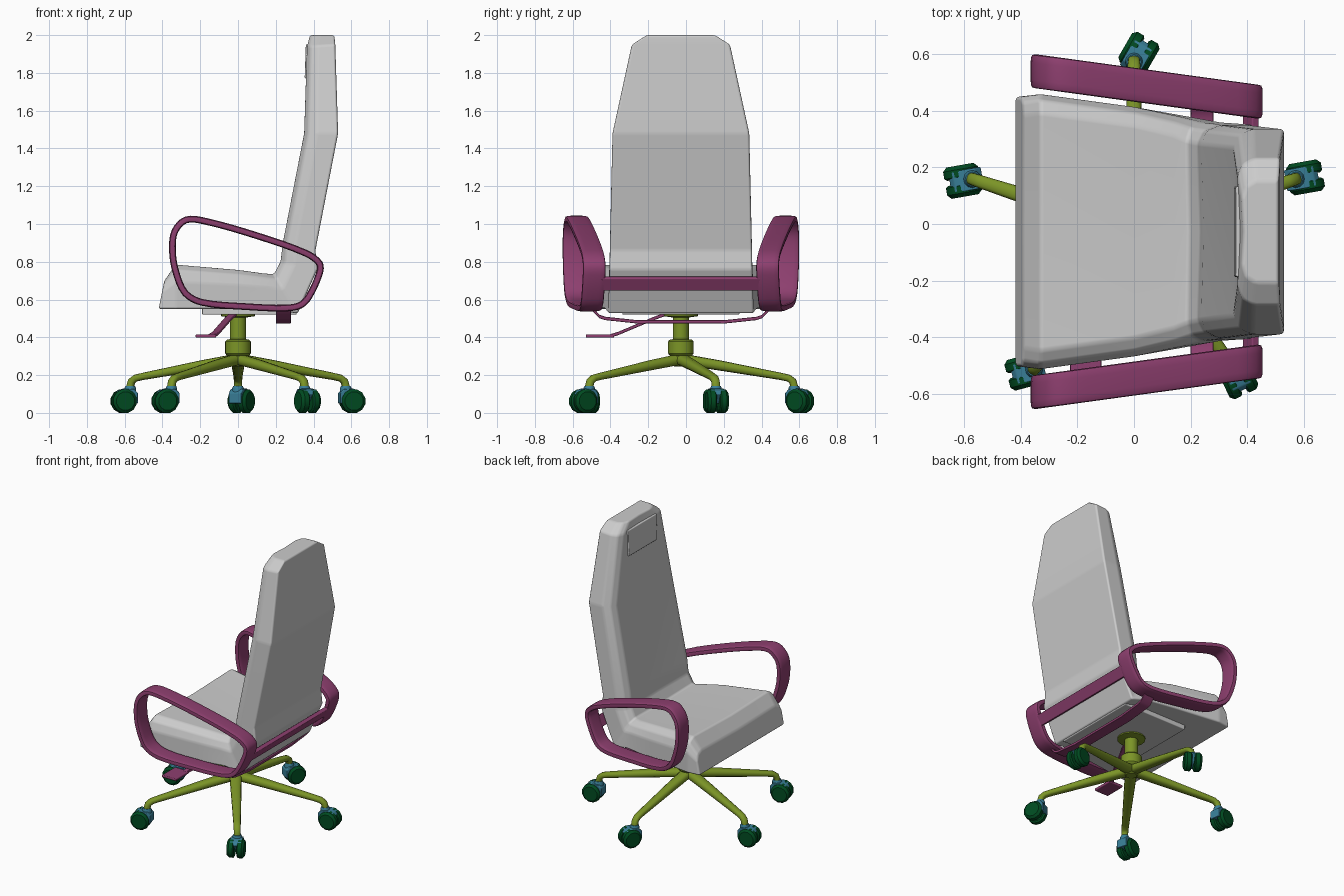
import bpy, bmesh
from math import sin, cos, pi, radians, copysign
from mathutils import Vector, Matrix

if "Cube" in bpy.data.objects:
    bpy.data.objects.remove(bpy.data.objects["Cube"])

CY = -0.027  # y of the chair's own centre line


def mat(name, c):
    m = bpy.data.materials.new(name)
    m.diffuse_color = (*c, 1)
    m.use_nodes = True
    m.node_tree.nodes["Principled BSDF"].inputs["Base Color"].default_value = m.diffuse_color
    return m


PLUM = mat("plum", (0.27, 0.05, 0.16))
OLIVE = mat("olive", (0.20, 0.30, 0.02))
TEAL = mat("teal", (0.04, 0.21, 0.31))
GREEN = mat("dark_green", (0.0, 0.07, 0.015))


def add(name, bm, material=None, bevel=0, segs=2, limit=30, smooth=35):
    bmesh.ops.recalc_face_normals(bm, faces=bm.faces)
    me = bpy.data.meshes.new(name)
    bm.to_mesh(me)
    bm.free()
    ob = bpy.data.objects.new(name, me)
    bpy.context.collection.objects.link(ob)
    if material:
        me.materials.append(material)
    bpy.ops.object.select_all(action='DESELECT')
    ob.select_set(True)
    bpy.context.view_layer.objects.active = ob
    if bevel:
        bpy.ops.object.shade_smooth()
        b = ob.modifiers.new("bevel", 'BEVEL')
        b.width, b.segments, b.harden_normals = bevel, segs, True
        b.limit_method, b.angle_limit = 'ANGLE', radians(limit)
    else:
        bpy.ops.object.shade_smooth_by_angle(angle=radians(smooth))
    return ob


def loft(name, rings, material=None, loop=False, **kw):
    bm = bmesh.new()
    vs = [[bm.verts.new(p) for p in r] for r in rings]
    n = len(vs[0])
    for i in range(len(vs) if loop else len(vs) - 1):
        a, b = vs[i], vs[(i + 1) % len(vs)]
        for j in range(n):
            k = (j + 1) % n
            bm.faces.new((a[j], a[k], b[k], b[j]))
    if not loop:
        bm.faces.new(vs[0])
        bm.faces.new(vs[-1])
    return add(name, bm, material, **kw)


def lathe(name, profile, material, x=0, y=CY, n=24):
    rings = [[(x + r * cos(2 * pi * i / n), y + r * sin(2 * pi * i / n), z)
              for i in range(n)] for r, z in profile]
    return loft(name, rings, material)


def box(name, size, matrix, material=None, bevel=0.006):
    bm = bmesh.new()
    bmesh.ops.create_cube(bm, size=1)
    bmesh.ops.scale(bm, vec=size, verts=bm.verts)
    bm.transform(matrix)
    return add(name, bm, material, bevel=bevel)


def strip(name, path, hx, hz, material):
    # flat bar running across y; path holds (x, y, z) centres
    rings = [[(x - hx, y, z - hz), (x + hx, y, z - hz), (x + hx, y, z + hz), (x - hx, y, z + hz)]
             for x, y, z in path]
    return loft(name, rings, material, bevel=0.004)


# Seat and back: one upholstered shell; (inner x, z, outer x, z, half width)
shell = [(-0.39, 0.70, -0.42, 0.55, 0.475), (-0.33, 0.785, -0.33, 0.55, 0.485),
         (0.0, 0.757, 0.0, 0.55, 0.440), (0.14, 0.738, 0.2, 0.55, 0.405),
         (0.19, 0.735, 0.315, 0.525, 0.385), (0.225, 0.80, 0.42, 0.76, 0.378),
         (0.237, 0.90, 0.41, 0.86, 0.376), (0.35, 1.48, 0.53, 1.48, 0.362),
         (0.365, 1.94, 0.515, 1.95, 0.26), (0.38, 2.0, 0.51, 2.0, 0.18)]
rings = []
for ix, iz, ox, oz, w in shell:
    half = [(0, w), (0.62, w), (0.88, w - 0.02), (1, w - 0.065)]
    sec = half + [(0.95, 0)] + [(f, -y) for f, y in reversed(half)]
    rings.append([(ox + (ix - ox) * f, CY + y, oz + (iz - oz) * f) for f, y in sec])
loft("seat_and_back", rings, bevel=0.012, segs=3, limit=10)
box("headrest_pad", (0.04, 0.32, 0.18),
    Matrix.Translation((0.376, CY, 1.86)) @ Matrix.Rotation(radians(2), 4, 'Y'))
box("seat_underplate", (0.50, 0.62, 0.04), Matrix.Translation((0.06, CY, 0.54)))

# Armrest loops: rounded band swept along a closed side profile
ctrl = [(-0.347, 0.86), (-0.335, 0.96), (-0.275, 1.022), (-0.17, 1.014), (0.1, 0.938),
        (0.36, 0.845), (0.432, 0.79), (0.43, 0.735), (0.375, 0.615), (0.33, 0.57),
        (0.25, 0.555), (0.05, 0.562), (-0.19, 0.585), (-0.28, 0.635), (-0.33, 0.75)]
pts = []
for i in range(len(ctrl)):
    p0, p1, p2, p3 = [Vector(ctrl[(i + k) % len(ctrl)]) for k in (-1, 0, 1, 2)]
    d = (p2 - p1).length
    m1 = (p2 - p0) / ((p2 - p1).length + (p1 - p0).length) * d
    m2 = (p3 - p1) / ((p3 - p2).length + d) * d
    for s in range(4):
        t = s / 4
        pts.append(p1 * (2 * t**3 - 3 * t**2 + 1) + m1 * (t**3 - 2 * t**2 + t)
                   + p2 * (3 * t**2 - 2 * t**3) + m2 * (t**3 - t**2))


def soft(v, e=0.45):
    return copysign(abs(v) ** e, v) if abs(v) > 1e-6 else 0


for side, label in ((1, "left"), (-1, "right")):
    rings = []
    for i, p in enumerate(pts):
        t = (pts[(i + 1) % len(pts)] - pts[i - 1]).normalized()
        yc = 0.565 - (p.x + 0.34) * 0.137
        ring = []
        for k in range(14):
            a, b = 0.018 * soft(sin(2 * pi * k / 14)), 0.06 * soft(cos(2 * pi * k / 14))
            ring.append((p.x - t.y * a, CY + side * (yc + b), p.y + t.x * a))
        rings.append(ring)
    loft("armrest_" + label, rings, PLUM, loop=True, smooth=50)

# Bars joining the two arms behind and below the seat
box("back_bar", (0.028, 0.84, 0.075),
    Matrix.Translation((0.412, CY, 0.685)) @ Matrix.Rotation(radians(27), 4, 'Y'), PLUM)
half = [(0.47, 0.55), (0.43, 0.51), (0.40, 0.50), (0.23, 0.482)]
path = [(0.24, CY + y, z) for y, z in half] + [(0.24, CY - y, z) for y, z in reversed(half)]
strip("under_seat_bar", path, 0.04, 0.009, PLUM)

# Height lever
strip("lever_rod", [(-0.02, -0.10, 0.525), (-0.05, -0.17, 0.50), (-0.12, -0.36, 0.42),
                    (-0.14, -0.40, 0.408)], 0.018, 0.009, PLUM)
box("lever_paddle", (0.11, 0.15, 0.018), Matrix.Translation((-0.17, -0.455, 0.407)), PLUM)

# Column and hub
lathe("column", [(0.035, 0.245), (0.05, 0.26), (0.05, 0.30), (0.06, 0.305), (0.068, 0.315),
                 (0.068, 0.378), (0.06, 0.387), (0.043, 0.39), (0.043, 0.505),
                 (0.09, 0.512), (0.09, 0.535)], OLIVE)

# Five legs with casters; stations: radius, z, half width, half height, tilt
stations = [(0.0, 0.285, 0.040, 0.030, 0), (0.2, 0.252, 0.034, 0.027, 10),
            (0.53, 0.193, 0.024, 0.019, 10), (0.57, 0.184, 0.023, 0.019, 25),
            (0.592, 0.168, 0.022, 0.020, 60), (0.6, 0.14, 0.022, 0.021, 90),
            (0.6, 0.11, 0.022, 0.021, 90)]
swivel = [60, 190, 195, -65, 10]
for i in range(5):
    ang = pi / 2 + i * 2 * pi / 5
    spin = Matrix.Translation((0, CY, 0)) @ Matrix.Rotation(ang, 4, 'Z')
    rings = []
    for r, z, hw, hh, tilt in stations:
        t = radians(tilt)
        rings.append([spin @ Vector((r + sin(t) * hh * soft(sin(a), 0.8), hw * soft(cos(a), 0.8),
                                     z + cos(t) * hh * soft(sin(a), 0.8)))
                      for a in [2 * pi * k / 12 for k in range(12)]])
    loft(f"leg_{i + 1}", rings, OLIVE, smooth=45)

    stem = spin @ Vector((0.6, 0, 0))
    lathe(f"caster_stem_{i + 1}", [(0.031, 0.09), (0.031, 0.13), (0.025, 0.143)],
          TEAL, stem.x, stem.y, 12)
    turn = Matrix.Translation(stem) @ Matrix.Rotation(radians(swivel[i]), 4, 'Z')

    # hood: arched side profile over the wheels
    prof = [(-0.036, 0.05), (-0.036, 0.105), (-0.015, 0.126), (0.035, 0.128),
            (0.066, 0.118), (0.082, 0.10), (0.04, 0.05)]
    loft(f"caster_hood_{i + 1}", [[turn @ Vector((x, y, z)) for x, z in prof]
                                  for y in (-0.038, 0.038)], TEAL, bevel=0.005)
    # twin wheels
    for s, label in ((1, "a"), (-1, "b")):
        rings = [[turn @ Vector((0.035 + r * cos(a), s * y, 0.0625 + r * sin(a)))
                  for a in [2 * pi * (k + 0.5) / 12 for k in range(12)]]
                 for r, y in ((0.055, 0.009), (0.0645, 0.016), (0.0645, 0.042), (0.05, 0.056))]
        loft(f"caster_wheel_{i + 1}{label}", rings, GREEN)
